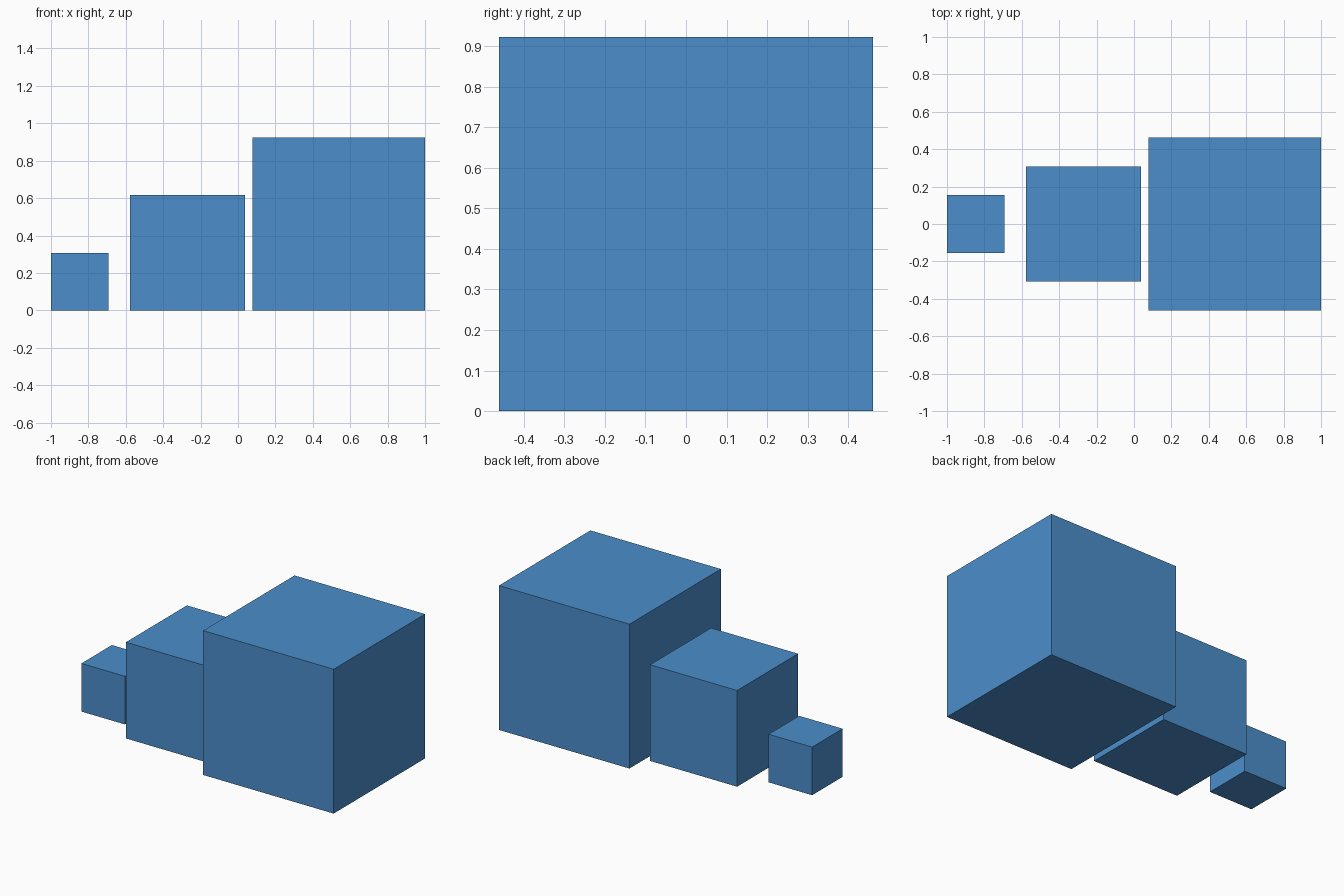
import bpy

if "Cube" in bpy.data.objects:
    bpy.data.objects.remove(bpy.data.objects["Cube"])

# Single blue shared by all blocks
blue = bpy.data.materials.new("blue")
blue.diffuse_color = (0.07, 0.272, 0.597, 1.0)
blue.use_nodes = True
blue.node_tree.nodes["Principled BSDF"].inputs["Base Color"].default_value = blue.diffuse_color

UNIT = 4 / 13  # edge of the smallest cube


def add_cube(name, edge, left):
    """Cube standing on the ground with its left face at x = left."""
    bpy.ops.mesh.primitive_cube_add(size=edge, location=(left + edge / 2, 0, edge / 2))
    cube = bpy.context.object
    cube.name = name
    cube.data.materials.append(blue)


# Row of three cubes growing to the right
add_cube("small_cube", UNIT, -1.0)
add_cube("medium_cube", 2 * UNIT, -0.577)
add_cube("large_cube", 3 * UNIT, 1.0 - 3 * UNIT)
